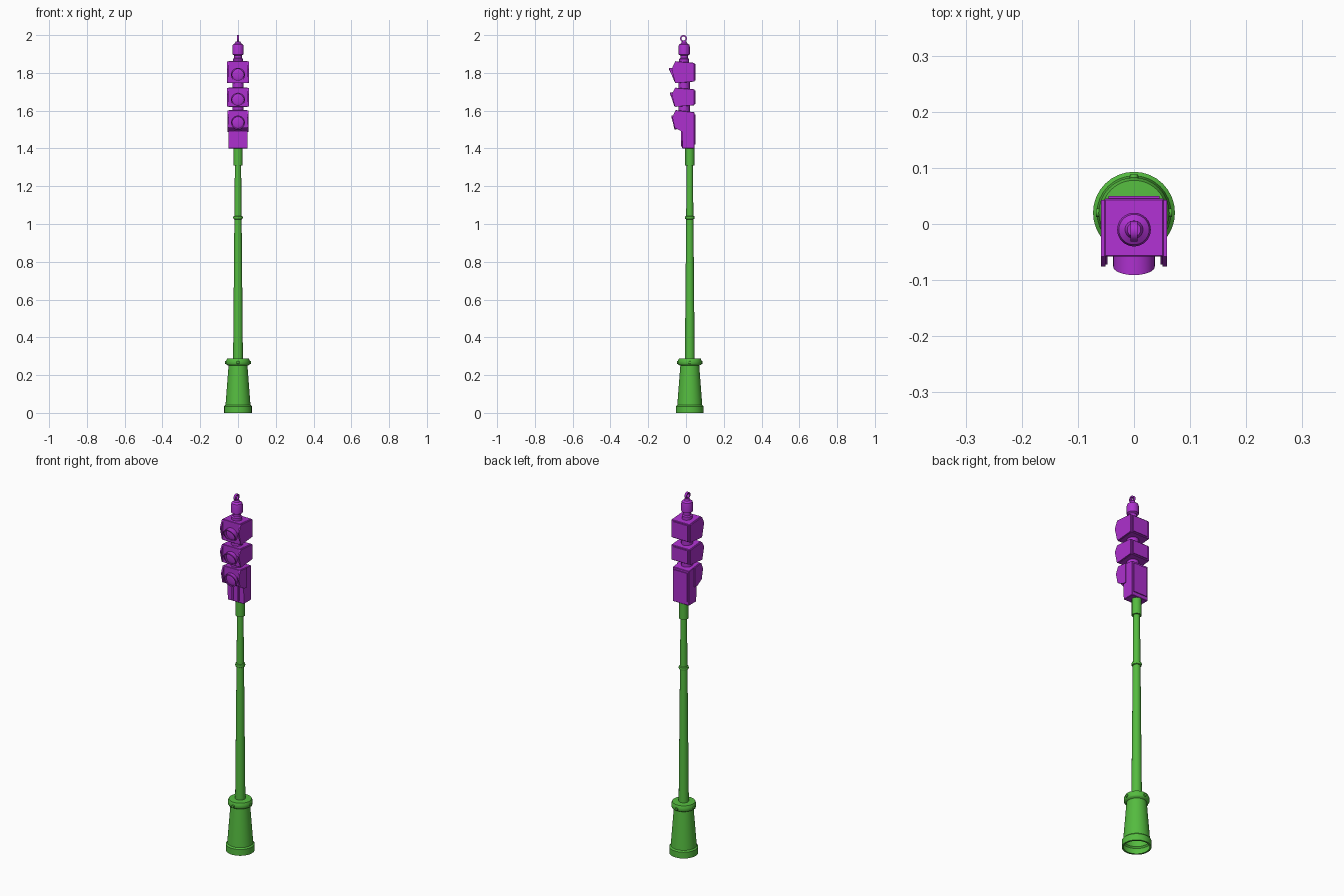
import bpy, bmesh, math

if "Cube" in bpy.data.objects:
    bpy.data.objects.remove(bpy.data.objects["Cube"])


def material(name, rgb):
    m = bpy.data.materials.new(name)
    m.diffuse_color = (*rgb, 1)
    m.use_nodes = True
    m.node_tree.nodes["Principled BSDF"].inputs["Base Color"].default_value = m.diffuse_color
    return m


GREEN = material("green_paint", (0.09, 0.50, 0.05))
PURPLE = material("purple_paint", (0.42, 0.03, 0.62))


def finish(name, bm, mat, smooth=True):
    bmesh.ops.recalc_face_normals(bm, faces=bm.faces[:])
    me = bpy.data.meshes.new(name)
    bm.to_mesh(me)
    bm.free()
    ob = bpy.data.objects.new(name, me)
    bpy.context.collection.objects.link(ob)
    me.materials.append(mat)
    if smooth:
        bpy.context.view_layer.objects.active = ob
        ob.select_set(True)
        bpy.ops.object.shade_smooth_by_angle(angle=math.radians(35))
        ob.select_set(False)
    return ob


def bridge(bm, rings):
    n = len(rings[0])
    for a, b in zip(rings, rings[1:]):
        for i in range(n):
            j = (i + 1) % n
            bm.faces.new((a[i], a[j], b[j], b[i]))


def lathe(name, profile, cy, mat, n=32, cap=True):
    """Turn (radius, z) points around a vertical axis at y = cy."""
    bm = bmesh.new()
    rings = [[bm.verts.new((r * math.cos(i * math.tau / n), cy + r * math.sin(i * math.tau / n), z))
              for i in range(n)] for r, z in profile]
    bridge(bm, rings)
    if cap:
        bm.faces.new(rings[0])
        bm.faces.new(rings[-1])
    return finish(name, bm, mat)


def prism(name, profile, x0, x1, mat=PURPLE, bevel=0.0):
    """Extrude a (y, z) side profile from x0 to x1."""
    bm = bmesh.new()
    rings = [[bm.verts.new((x, y, z)) for y, z in profile] for x in (x0, x1)]
    bridge(bm, rings)
    for r in rings:
        bm.faces.new(r)
    if bevel:
        bmesh.ops.bevel(bm, geom=bm.edges[:], offset=bevel, segments=1, affect='EDGES')
    return finish(name, bm, mat, False)


def rect(y0, y1, z0, z1):
    return [(y0, z0), (y1, z0), (y1, z1), (y0, z1)]


def visor(name, zc, tip):
    """Round hood whose front is cut on a slant, longest at the top."""
    bm = bmesh.new()
    n, rings = 32, []
    for r, front in ((0.037, 0), (0.037, 1), (0.031, 1), (0.031, 0)):
        ring = []
        for i in range(n):
            a = i * math.tau / n
            s = math.sin(a)
            y = -0.061 - (-0.061 - tip) * (s + 1) / 2 if front else -0.05
            ring.append(bm.verts.new((r * math.cos(a), y, zc + r * s)))
        rings.append(ring)
    bridge(bm, rings)
    finish(name, bm, PURPLE)


def lens(name, zc):
    bm = bmesh.new()
    bmesh.ops.create_uvsphere(bm, u_segments=32, v_segments=12, radius=0.031)
    for v in bm.verts:
        v.co = (v.co.x, v.co.y * 0.2 - 0.057, v.co.z + zc)
    finish(name, bm, PURPLE)


# Pole: flared hollow base, tapering shaft with ring, and top socket
PY = 0.02
lathe("pole_base", [(0.064, 0.0), (0.073, 0.0), (0.073, 0.035), (0.066, 0.042), (0.050, 0.25),
                    (0.060, 0.255), (0.063, 0.26), (0.063, 0.275), (0.058, 0.287),
                    (0.024, 0.289)], PY, GREEN, 32, False)
lathe("pole_shaft", [(0.026, 0.28), (0.0165, 1.32)], PY, GREEN, 24)
lathe("shaft_ring", [(0.018, 1.024), (0.024, 1.027), (0.026, 1.034), (0.024, 1.041),
                     (0.018, 1.044)], PY, GREEN, 24)
lathe("pole_socket", [(0.024, 1.31), (0.024, 1.405)], PY, GREEN, 24)

# Bolts around the base collar
for k in range(4):
    bm = bmesh.new()
    bmesh.ops.create_cone(bm, cap_ends=True, segments=12, radius1=0.009, radius2=0.007, depth=0.012)
    a = k * math.pi / 2
    ob = finish("collar_bolt", bm, GREEN)
    ob.rotation_euler = (0, math.pi / 2, a)
    ob.location = (0.062 * math.cos(a), PY + 0.062 * math.sin(a), 0.267)

# Two upper signal housings with side flanges and back doors
for label, z0, z1, zl, tip in (("top", 1.742, 1.865, 1.79, -0.091),
                               ("middle", 1.617, 1.725, 1.658, -0.085)):
    prism(label + "_housing", [(-0.058, z0 + 0.003), (0.045, z0 + 0.012), (0.045, z1 - 0.012),
                               (-0.058, z1 - 0.003)], -0.053, 0.053, bevel=0.002)
    prism(label + "_back_door", rect(0.04, 0.050, z0 + 0.018, z1 - 0.018), -0.045, 0.045)
    for s in (-1, 1):
        prism(label + "_side_flange", [(0.043, z0 + 0.013), (0.043, z1 - 0.013), (-0.058, z1 - 0.006),
                                       (-0.076, zl + 0.03), (-0.060, zl - 0.035), (-0.055, z0 + 0.004)],
              s * 0.051, s * 0.059)
    visor(label + "_visor", zl, tip)
    lens(label + "_lens", zl)

# Lower housing: signal front stepping back to a slimmer control box
prism("lower_housing", [(-0.02, 1.40), (0.045, 1.40), (0.045, 1.592), (-0.056, 1.603),
                        (-0.056, 1.512), (-0.02, 1.49)], -0.050, 0.050, bevel=0.002)
prism("lower_back_door", rect(0.04, 0.050, 1.42, 1.58), -0.042, 0.042)
for s in (-1, 1):
    prism("lower_side_flange", [(0.0, 1.595), (-0.056, 1.601), (-0.072, 1.565), (-0.060, 1.51),
                                (-0.02, 1.488), (0.0, 1.488)], s * 0.047, s * 0.055)
    prism("control_box_rib", rect(-0.026, -0.015, 1.41, 1.495), s * 0.014, s * 0.022)
visor("lower_visor", 1.537, -0.078)
lens("lower_lens", 1.537)

# Necks between the housings, finial and hanging ring
HY = -0.01
for z in (1.61, 1.735):
    lathe("housing_neck", [(0.030, z - 0.02), (0.030, z + 0.02)], HY, PURPLE, 24)
lathe("finial", [(0.027, 1.85), (0.027, 1.874), (0.020, 1.878), (0.020, 1.892), (0.030, 1.898),
                 (0.030, 1.94), (0.027, 1.95), (0.016, 1.957), (0.012, 1.967)], HY, PURPLE)

bm = bmesh.new()
rings = []
for r, x in ((0.018, -0.006), (0.018, 0.006), (0.011, 0.006), (0.011, -0.006), (0.018, -0.006)):
    rings.append([bm.verts.new((x, HY - 0.003 + r * math.cos(i * math.tau / 24),
                                1.982 + r * math.sin(i * math.tau / 24))) for i in range(24)])
bridge(bm, rings)
bmesh.ops.remove_doubles(bm, verts=bm.verts[:], dist=1e-5)
finish("hanging_ring", bm, PURPLE)
